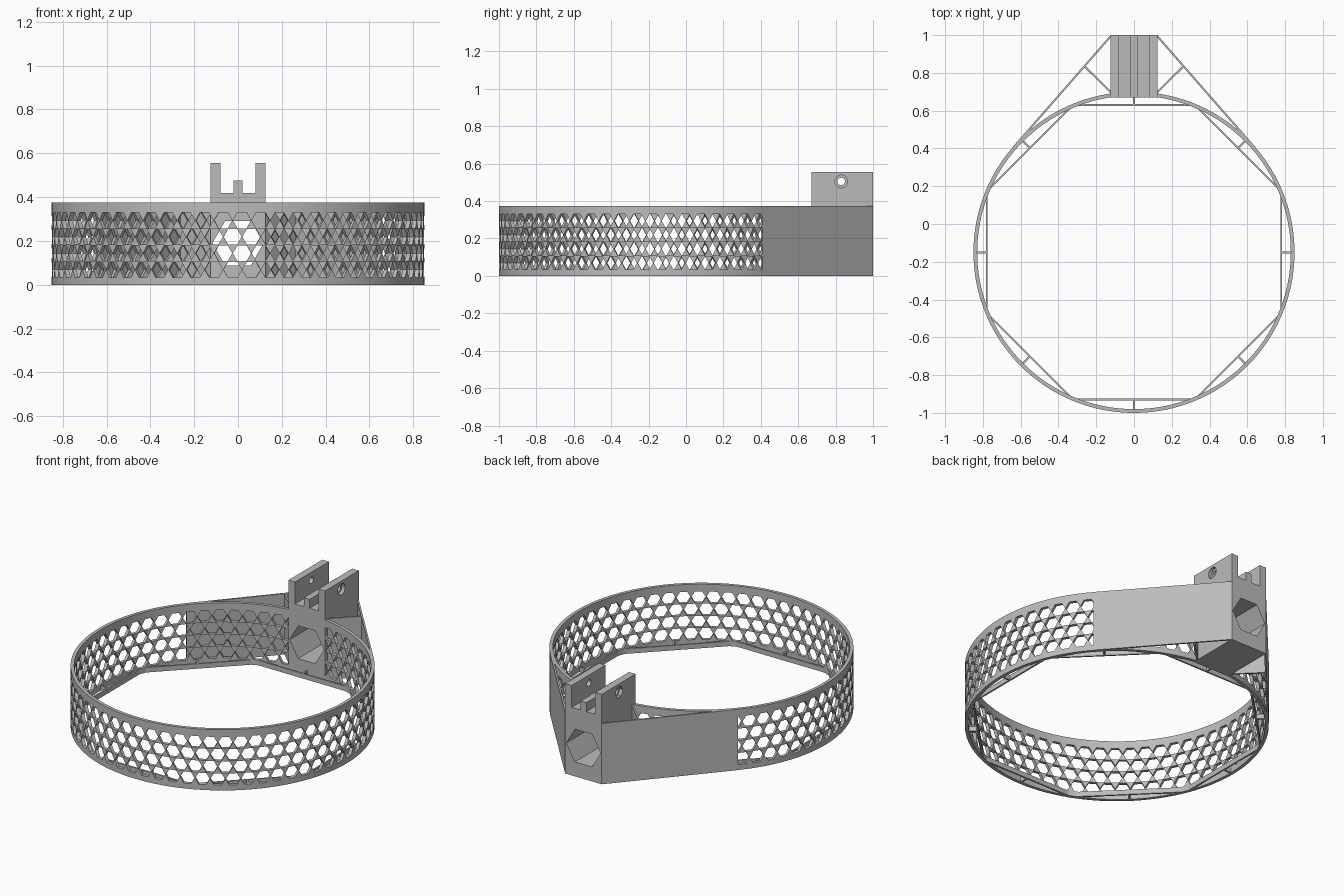
import bpy, bmesh, math
from mathutils import Matrix, Vector

if "Cube" in bpy.data.objects:
    bpy.data.objects.remove(bpy.data.objects["Cube"])

grey = bpy.data.materials.new("plain grey")
grey.use_nodes = True
COLOUR = (0.5, 0.5, 0.5, 1)
grey.diffuse_color = COLOUR
grey.node_tree.nodes["Principled BSDF"].inputs["Base Color"].default_value = COLOUR

CENTRE = Vector((0, -0.15, 0))
R_OUT, R_IN, HEIGHT = 0.85, 0.83, 0.375


def finish(name, bm):
    bmesh.ops.recalc_face_normals(bm, faces=bm.faces)
    me = bpy.data.meshes.new(name)
    bm.to_mesh(me)
    bm.free()
    me.materials.append(grey)
    ob = bpy.data.objects.new(name, me)
    bpy.context.collection.objects.link(ob)
    return ob


def prism(bm, sides, radius, length, matrix):
    """Prism along local z with a corner on local x."""
    bmesh.ops.create_cone(bm, cap_ends=True, segments=sides, radius1=radius,
                          radius2=radius, depth=length, matrix=matrix)


def extrude_profile(name, points, offset):
    """Flat outline pushed along the offset vector."""
    bm = bmesh.new()
    face = bm.faces.new([bm.verts.new(p) for p in points])
    top = bmesh.ops.extrude_face_region(bm, geom=[face])["geom"]
    bmesh.ops.translate(bm, vec=offset,
                        verts=[v for v in top if isinstance(v, bmesh.types.BMVert)])
    return finish(name, bm)


def bar(name, a, b, width, height):
    """Upright strip on the ground between two plan points."""
    a, b = Vector((*a, 0)), Vector((*b, 0))
    side = (b - a).cross(Vector((0, 0, 1))).normalized() * width / 2
    return extrude_profile(name, [a + side, b + side, b - side, a - side], (0, 0, height))


def cut(ob, cutters):
    for c in cutters:
        mod = ob.modifiers.new("cut", "BOOLEAN")
        mod.operation, mod.solver, mod.object = "DIFFERENCE", "EXACT", c
    deps = bpy.context.evaluated_depsgraph_get()
    me = bpy.data.meshes.new_from_object(ob.evaluated_get(deps))
    ob.modifiers.clear()
    ob.data = me


# Hexagonal bore through the block, also clearing the ring
bm = bmesh.new()
turn = Matrix.Rotation(math.pi / 2, 4, "X") @ Matrix.Rotation(math.pi / 2, 4, "Z")
prism(bm, 6, 0.117, 0.6, Matrix.Translation((0, 0.85, 0.19)) @ turn)
bore = finish("bore_cutter", bm)

# Honeycomb cutters: four staggered rows around the ring
COUNT = 62
bm = bmesh.new()
for row in range(4):
    for i in range(COUNT):
        a = 2 * math.pi * (i + 0.5 * (row % 2)) / COUNT - math.pi / 2 - 0.029
        m = (Matrix.Translation(CENTRE + Vector((0, 0, 0.069 + 0.075 * row)))
             @ Matrix.Rotation(a, 4, "Z") @ Matrix.Translation((0.84, 0, 0))
             @ Matrix.Rotation(math.pi / 2, 4, "Y"))
        prism(bm, 6, 0.0415, 0.08, m)
honeycomb = finish("honeycomb_cutter", bm)

# Ring band
SEG = 160
bm = bmesh.new()
loops = []
for r, z in ((R_OUT, 0), (R_OUT, HEIGHT), (R_IN, HEIGHT), (R_IN, 0)):
    loops.append([bm.verts.new(CENTRE + Vector((r * math.cos(t), r * math.sin(t), z)))
                  for t in (2 * math.pi * i / SEG for i in range(SEG))])
for k in range(4):
    p, q = loops[k], loops[(k + 1) % 4]
    for i in range(SEG):
        j = (i + 1) % SEG
        bm.faces.new((p[i], p[j], q[j], q[i]))
ring = finish("ring_band", bm)
cut(ring, [honeycomb, bore])

# Mounting block with two prongs and a centre ridge
half = [(0.125, 0), (0.125, 0.555), (0.08, 0.555), (0.08, 0.42), (0.02, 0.42), (0.02, 0.475)]
outline = half + [(-x, z) for x, z in reversed(half)]
block = extrude_profile("mounting_block", [(x, 0.67, z) for x, z in outline], (0, 0.33, 0))

# Cross bolt hole, with a round recess on one side and a nut recess on the other
cutters = [bore]
for name, sides, radius, length, x in (("bolt_cutter", 32, 0.02, 0.4, 0),
                                       ("head_cutter", 32, 0.034, 0.04, 0.125),
                                       ("nut_cutter", 6, 0.036, 0.04, -0.125)):
    bm = bmesh.new()
    prism(bm, sides, radius, length,
          Matrix.Translation((x, 0.83, 0.505)) @ Matrix.Rotation(math.pi / 2, 4, "Y"))
    cutters.append(finish(name, bm))
cut(block, cutters)

for c in cutters + [honeycomb]:
    bpy.data.objects.remove(c)

# Tangent side walls and their braces
for s, side in ((1, "left"), (-1, "right")):
    bar(side + "_wall", (s * 0.637, 0.407), (s * 0.121, 0.997), 0.01, HEIGHT)
    bar(side + "_brace", (s * 0.12, 0.695), (s * 0.262, 0.835), 0.01, HEIGHT)

# Octagon of low chords inside the ring, each with a short peg
CORNER = 0.844


def on_ring(radius, degrees):
    t = math.radians(degrees)
    return (CENTRE.x + radius * math.cos(t), CENTRE.y + radius * math.sin(t))


for k in range(8):
    mid = 45 * k
    bar(f"chord_{k + 1}", on_ring(CORNER, mid - 22.5), on_ring(CORNER, mid + 22.5), 0.01, 0.03)
    bar(f"peg_{k + 1}", on_ring(0.78, mid), on_ring(0.84, mid), 0.01, 0.03)
